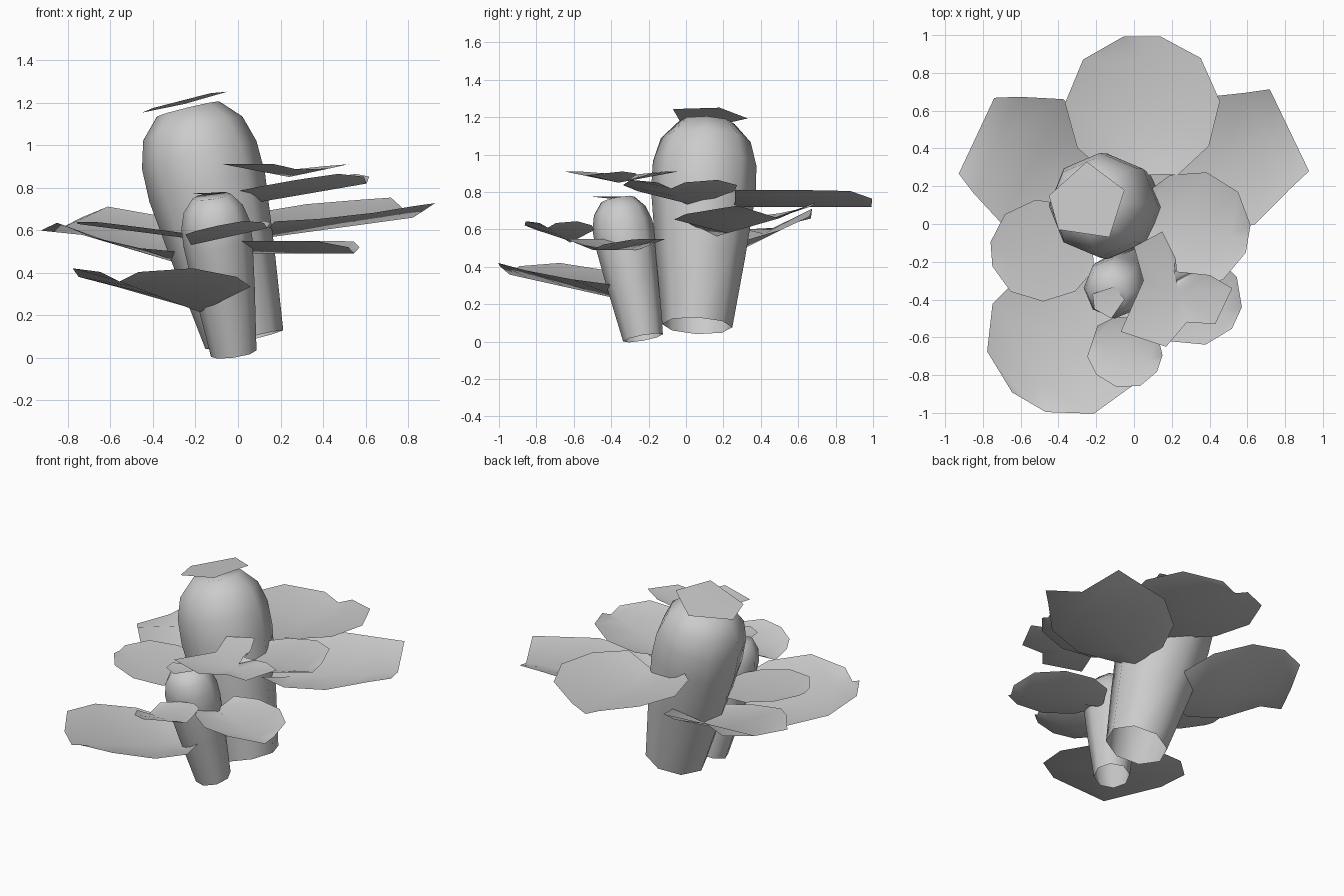
import bpy, math
from mathutils import Vector

if "Cube" in bpy.data.objects:
    bpy.data.objects.remove(bpy.data.objects["Cube"])


def make(name, verts, faces):
    me = bpy.data.meshes.new(name)
    me.from_pydata([tuple(v) for v in verts], [], faces)
    me.update()
    ob = bpy.data.objects.new(name, me)
    bpy.context.collection.objects.link(ob)
    for p in me.polygons:
        p.use_smooth = True
    return ob


# Leaning stem: rings of (distance along axis, radius), open base, closed top
def stem(name, base, top, rings, sides=8):
    base, top = Vector(base), Vector(top)
    axis = top - base
    rot = Vector((0, 0, 1)).rotation_difference(axis)
    verts, faces = [], []
    for t, r in rings:
        for i in range(sides):
            a = 2 * math.pi * i / sides
            verts.append(base + axis * t + rot @ Vector((r * math.cos(a), r * math.sin(a), 0)))
    for k in range(len(rings) - 1):
        for i in range(sides):
            j = (i + 1) % sides
            faces.append((k * sides + i, k * sides + j, (k + 1) * sides + j, (k + 1) * sides + i))
    n = (len(rings) - 1) * sides
    faces.append(tuple(range(n, n + sides)))
    return make(name, verts, faces)


# Trough-shaped leaf: low midrib from base to tip, raised rim on both sides
def leaf(name, base, tip, width, cup, roll=0.0, tip_width=0.24, tip_cup=0.5):
    base, tip = Vector(base), Vector(tip)
    along = tip - base
    side = Vector((-along.y, along.x, 0)).normalized() * width
    side.z = roll
    rows = [(0, 0.45, 1), (0.2, 0.85, 1), (0.52, 1, 1), (0.83, 0.76, 0.95), (0.99, tip_width, tip_cup)]
    verts, faces = [], []
    for u, v, c in rows:
        mid = base + along * u
        up = Vector((0, 0, cup * c))
        verts += [mid - side * v + up, mid, mid + side * v + up]
    for k in range(len(rows) - 1):
        a = k * 3
        for s in (0, 1):
            faces.append((a + s, a + 3 + s, a + 4 + s, a + 1 + s))
    return make(name, verts, faces)


# Leaf given as a rim of points around a centre
def fan_leaf(name, centre, rim):
    n = len(rim)
    faces = [(i, (i + 1) % n, n) for i in range(n)]
    return make(name, list(rim) + [centre], faces)


# Stems
stem("large_stem", (0.03, 0.06, 0.085), (-0.235, 0.11, 1.17),
     [(0, 0.188), (0.35, 0.24), (0.66, 0.28), (0.8, 0.277), (0.915, 0.24), (1, 0.15)])
stem("small_stem", (-0.02, -0.23, 0.02), (-0.125, -0.365, 0.76),
     [(0, 0.108), (0.4, 0.142), (0.7, 0.163), (0.82, 0.162), (0.92, 0.14), (1, 0.09)])

# Leaves around the stems
for name, base, tip, width, cup, *shape in [
    ("back_leaf", (0.05, 0.26, 0.72), (0.04, 1.0, 0.72), 0.41, 0.09),
    ("back_right_leaf", (0.1, 0.15, 0.56), (0.83, 0.5, 0.66), 0.37, 0.09, 0.02, 0.65, 0.9),
    ("back_left_leaf", (-0.2, 0.17, 0.42), (-0.84, 0.47, 0.61), 0.37, 0.1, -0.05, 0.6, 0.2),
    ("left_leaf", (-0.22, -0.12, 0.56), (-0.76, -0.16, 0.63), 0.27, 0.02),
    ("right_leaf", (0.03, 0.02, 0.72), (0.61, -0.08, 0.82), 0.31, 0.065),
    ("front_left_leaf", (-0.18, -0.3, 0.215), (-0.56, -0.95, 0.36), 0.43, 0.09),
    ("front_leaf", (-0.22, -0.62, 0.53), (0.14, -0.74, 0.61), 0.19, 0.05),
    ("low_right_leaf", (0.03, -0.26, 0.49), (0.55, -0.5, 0.49), 0.26, 0.06),
]:
    leaf(name, base, tip, width, cup, *shape)

# Uneven upper leaf
fan_leaf("upper_right_leaf", (0.24, -0.36, 0.85), [
    (0.15, -0.04, 0.91), (0.0, -0.12, 0.91), (0.05, -0.3, 0.89), (-0.07, -0.57, 0.91),
    (0.17, -0.65, 0.91), (0.28, -0.52, 0.885), (0.43, -0.53, 0.89), (0.52, -0.34, 0.91),
    (0.4, -0.27, 0.9), (0.21, -0.25, 0.88), (0.22, -0.18, 0.9)])

# Small tilted leaves capping the stems
cap = [(-0.25, 0.33), (-0.45, 0.15), (-0.4, -0.03), (-0.13, -0.07), (-0.05, 0.18)]
fan_leaf("large_cap_leaf", (-0.25, 0.11, 1.205),
         [(x, y, 1.205 + 0.25 * (x + 0.25) - 0.05 * (y - 0.1)) for x, y in cap])
cap = [(-0.1, -0.33), (-0.22, -0.37), (-0.21, -0.45), (-0.12, -0.5), (-0.05, -0.4)]
fan_leaf("small_cap_leaf", (-0.14, -0.41, 0.765), [(x, y, 0.775) for x, y in cap])
